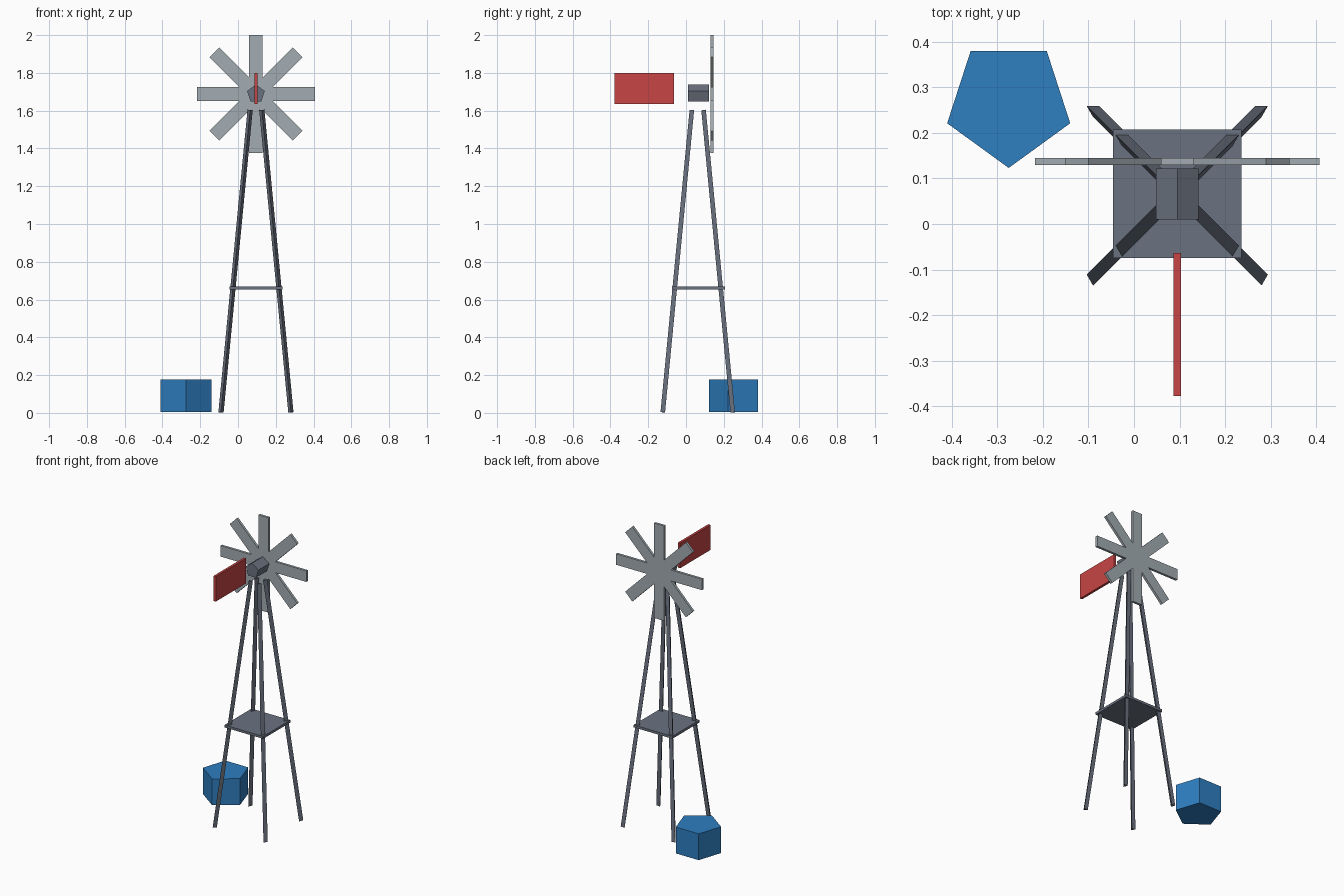
import bpy, bmesh, math
from mathutils import Vector, Matrix

if "Cube" in bpy.data.objects:
    bpy.data.objects.remove(bpy.data.objects["Cube"])

CX, CY = 0.095, 0.066      # tower axis
FAN_Z = 1.688


def material(name, rgb):
    mat = bpy.data.materials.new(name)
    lin = [((c / 255 + 0.055) / 1.055) ** 2.4 for c in rgb]
    mat.diffuse_color = (*lin, 1)
    mat.use_nodes = True
    mat.node_tree.nodes["Principled BSDF"].inputs["Base Color"].default_value = mat.diffuse_color
    return mat


STEEL = material("dark_steel", (107, 114, 128))
BLADE = material("pale_metal", (162, 172, 178))
RED = material("red_paint", (200, 69, 69))
BLUE = material("blue_paint", (46, 126, 192))


def prism(name, outline, depth, mat, matrix):
    """Extrude an XY outline symmetrically along local Z, then place it."""
    bm = bmesh.new()
    face = bm.faces.new([bm.verts.new((x, y, -depth / 2)) for x, y in outline])
    ext = bmesh.ops.extrude_face_region(bm, geom=[face])
    top = [v for v in ext["geom"] if isinstance(v, bmesh.types.BMVert)]
    bmesh.ops.translate(bm, verts=top, vec=(0, 0, depth))
    bmesh.ops.transform(bm, matrix=matrix, verts=bm.verts)
    bmesh.ops.recalc_face_normals(bm, faces=bm.faces)
    mesh = bpy.data.meshes.new(name)
    bm.to_mesh(mesh)
    bm.free()
    mesh.materials.append(mat)
    obj = bpy.data.objects.new(name, mesh)
    bpy.context.collection.objects.link(obj)
    return obj


def polygon(sides, radius, start):
    return [(radius * math.cos(start + math.tau * i / sides),
             radius * math.sin(start + math.tau * i / sides)) for i in range(sides)]


def box(name, lo, hi, mat):
    lo, hi = Vector(lo), Vector(hi)
    s, c = (hi - lo) / 2, (hi + lo) / 2
    rect = [(-s.x, -s.y), (s.x, -s.y), (s.x, s.y), (-s.x, s.y)]
    return prism(name, rect, s.z * 2, mat, Matrix.Translation(c))


# Four leaning three-sided legs
for side, sx in (("left", -1), ("right", 1)):
    for end, sy in (("front", -1), ("back", 1)):
        foot = Vector((CX + sx * 0.185, CY + sy * 0.185, 0.003))
        head = Vector((CX + sx * 0.031, CY + sy * 0.031, 1.603))
        axis = head - foot
        turn = Vector((0, 0, 1)).rotation_difference(axis).to_matrix().to_4x4()
        prism(f"leg_{end}_{side}", polygon(3, 0.016, -math.pi / 2), axis.length,
              STEEL, Matrix.Translation((foot + head) / 2) @ turn)

# Square platform
box("platform", (CX - 0.141, CY - 0.141, 0.652), (CX + 0.141, CY + 0.141, 0.668), STEEL)

# Five-sided hub lying along Y, with an edge on top
upright = Matrix.Rotation(math.pi / 2, 4, 'X')
prism("hub", polygon(5, 0.049, math.pi / 2), 0.112, STEEL,
      Matrix.Translation((CX, CY, 1.689)) @ upright)

# Eight-bladed fan as one star outline
half, reach = 0.036, 0.312
inner = half / math.sin(math.pi / 8)
star = []
for i in range(8):
    a = i * math.pi / 4
    c, s = math.cos(a), math.sin(a)
    star += [(reach * c + half * s, reach * s - half * c),
             (reach * c - half * s, reach * s + half * c),
             (inner * math.cos(a + math.pi / 8), inner * math.sin(a + math.pi / 8))]
prism("fan", star, 0.016, BLADE, Matrix.Translation((CX, 0.137, FAN_Z)) @ upright)

# Tail vane
box("tail_vane", (CX - 0.008, -0.378, 1.635), (CX + 0.008, -0.064, 1.80), RED)

# Five-sided water tank
prism("water_tank", polygon(5, 0.142, -math.pi / 2), 0.173, BLUE,
      Matrix.Translation((-0.275, 0.265, 0.09)))
